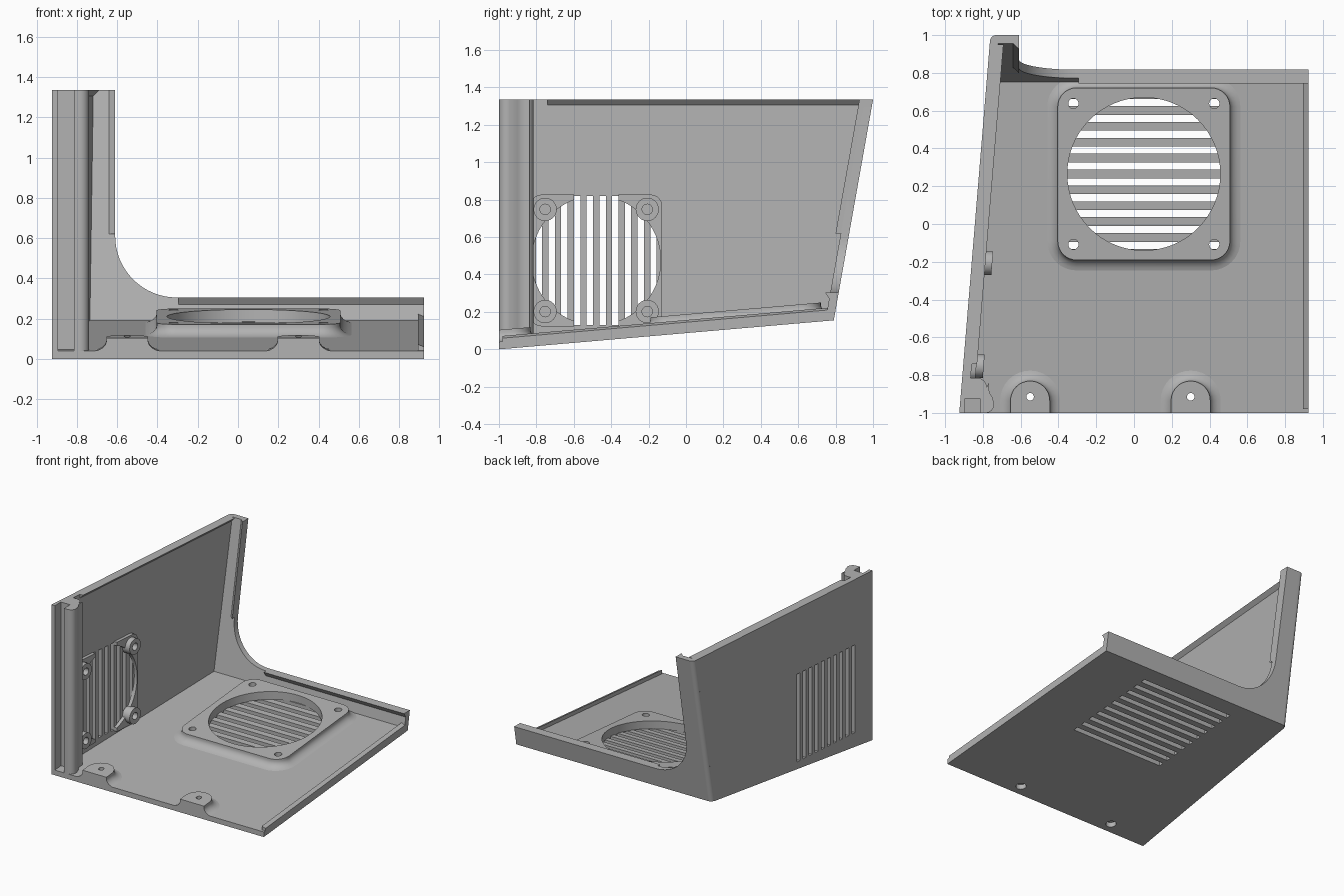
import bpy, bmesh, math

cube = bpy.data.objects.get("Cube")
if cube:
    bpy.data.objects.remove(cube, do_unlink=True)

grey = bpy.data.materials.new("plain grey")
grey.use_nodes = True
colour = (0.45, 0.45, 0.45, 1)
grey.diffuse_color = colour
grey.node_tree.nodes["Principled BSDF"].inputs["Base Color"].default_value = colour

TOP, FLOOR_T, WALL_T, LIP_T = 1.335, 0.04, 0.045, 0.073
ROUND = 0.03


# Sheared frames: tilted floor, angled side wall, leaning back wall
def rise(y):
    return 0.0866 * (y + 1)


def left_x(y):
    return -0.925 + 0.0825 * (y + 1)


def back_y(z):
    return 0.79 + 0.178 * (z - 0.155)


def world(x, y, d):
    return (x, y, d)


def floor_map(x, y, d):
    return (x, y, d + rise(y))


def side_map(y, z, d):
    return (left_x(y) + d, y, z)


def back_map(x, z, d):
    return (x, back_y(z) - d, z)


def side_lip_map(d, z, y):
    return side_map(y, z, d)


def back_lip_map(d, z, x):
    return back_map(x, z, d)


def upright_lip_map(x, d, z):
    return back_map(x, z, d)


def floor_lip_map(x, d, y):
    return floor_map(x, y, d)


def corner_map(u, v, z):
    y = back_y(z) + v
    return (left_x(y) + u, y, z)


# Outlines
def arc(cx, cy, r, a0, a1, n=8):
    angles = [math.radians(a0 + (a1 - a0) * i / n) for i in range(n + 1)]
    return [(cx + r * math.cos(a), cy + r * math.sin(a)) for a in angles]


def circle(cx, cy, r, n=32):
    return arc(cx, cy, r, 0, 360, n)[:-1]


def rect(x0, x1, y0, y1):
    return [(x0, y0), (x1, y0), (x1, y1), (x0, y1)]


def round_rect(cx, cy, half, r):
    k = half - r
    pts = []
    for i, (sx, sy) in enumerate([(1, 1), (-1, 1), (-1, -1), (1, -1)]):
        pts += arc(cx + sx * k, cy + sy * k, r, 90 * i, 90 * i + 90)
    return pts


def loft(name, solids, frame):
    """Each solid is a list of (outline, depth) rings joined and capped."""
    bm = bmesh.new()
    for rings in solids:
        loops = [[bm.verts.new(frame(u, v, d)) for u, v in pts] for pts, d in rings]
        for a, b in zip(loops, loops[1:]):
            for i in range(len(a)):
                j = (i + 1) % len(a)
                bm.faces.new((a[i], a[j], b[j], b[i]))
        bm.faces.new(loops[0][::-1])
        bm.faces.new(loops[-1])
    bmesh.ops.recalc_face_normals(bm, faces=bm.faces)
    mesh = bpy.data.meshes.new(name)
    bm.to_mesh(mesh)
    bm.free()
    mesh.materials.append(grey)
    obj = bpy.data.objects.new(name, mesh)
    bpy.context.collection.objects.link(obj)
    return obj


def prism(name, outlines, d0, d1, frame):
    return loft(name, [[(o, d0), (o, d1)] for o in outlines], frame)


def cut(obj, outlines, d0, d1, frame):
    cutter = prism("cutter", outlines, d0, d1, frame)
    cutter.hide_render = True
    mod = obj.modifiers.new("cut", "BOOLEAN")
    mod.operation, mod.solver, mod.object = "DIFFERENCE", "EXACT", cutter
    bpy.context.view_layer.objects.active = obj
    bpy.ops.object.modifier_apply(modifier=mod.name)
    bpy.data.objects.remove(cutter, do_unlink=True)


def smooth(obj):
    bpy.ops.object.select_all(action="DESELECT")
    obj.select_set(True)
    bpy.context.view_layer.objects.active = obj
    bpy.ops.object.shade_smooth_by_angle(angle=math.radians(32))


TABS = (-0.55, 0.3)
FAN_X, FAN_Y = 0.052, 0.265
VENT_Y, VENT_Z = -0.48, 0.475

# Floor with vent slots and countersunk screw holes
floor = prism("floor", [[(-0.925, -1), (0.925, -1), (0.925, 0.79),
                         (left_x(0.79) + ROUND, 0.79), (left_x(0.76), 0.76)]],
              0, FLOOR_T, floor_map)
slots = []
for i in range(10):
    y = FAN_Y + (i - 4.5) * 0.084
    slots.append(rect(FAN_X - 0.405, FAN_X + 0.405, y - 0.019, y + 0.019))
cut(floor, slots, -0.05, 0.1, floor_map)
cut(floor, [circle(x, -0.915, 0.038) for x in TABS], -0.05, 0.1, floor_map)
prism("floor_edge_lip", [[(0.895, 0.03), (0.925, 0.03), (0.925, 0.058), (0.895, 0.07)]],
      -0.98, 0.76, floor_lip_map)

# Side wall with upright vent slots and a panel groove
side = prism("side_wall", [[(-1, 0), (0.76, rise(0.76)),
                            (back_y(TOP) - ROUND, TOP), (-1, TOP)]], 0, WALL_T, side_map)
slots = []
for i in range(10):
    y = VENT_Y + (i - 4.5) * 0.068
    slots.append(rect(y - 0.017, y + 0.017, VENT_Z - 0.345, VENT_Z + 0.345))
cut(side, slots, -0.05, 0.1, side_map)
groove = rect(-0.895, -0.815, -1.1, -0.925)
cut(side, [groove], FLOOR_T, 1.5, world)
prism("side_top_lip", [[(0.03, TOP), (0.03, 1.29), (WALL_T, 1.305), (LIP_T, TOP)]],
      -0.74, 0.95, side_lip_map)

# Back wall with a large rounded cutout
inner_curve = arc(-0.305, 0.61, 0.305, 270, 180, 16)
back = prism("back_wall", [[(left_x(0.79) + ROUND, 0.155), (0.925, 0.155), (0.925, 0.305)]
                           + inner_curve
                           + [(-0.61, TOP), (left_x(back_y(TOP)) + ROUND, TOP)]],
             0, WALL_T, back_map)
smooth(back)
prism("back_low_lip", [[(0.03, 0.305), (0.03, 0.255), (WALL_T, 0.27), (LIP_T, 0.305)]],
      -0.295, 0.925, back_lip_map)
prism("back_upright_lip", [[(-0.61, 0.03), (-0.655, 0.03), (-0.64, WALL_T), (-0.61, LIP_T)]],
      0.62, TOP, upright_lip_map)

# Rounded corner between side and back walls
corner = prism("rounded_corner", [arc(ROUND, -ROUND, ROUND, 180, 90)
                                  + [(WALL_T, 0), (WALL_T, -WALL_T), (0, -WALL_T)]],
               0.155, TOP, corner_map)
smooth(corner)

# Front corner column beside the panel groove
column = prism("front_column", [[(-0.915, -1), (-0.79, -1)]
                                + arc(-0.785, -0.955, 0.045, -90, 30)
                                + arc(-0.68, -0.86, 0.09, 220, 165, 4)
                                + arc(-0.83, -0.865, 0.05, 0, 90, 6)
                                + [(-0.87, -0.815), (-0.9, -0.815)]], 0.02, TOP, world)
cut(column, [groove], FLOOR_T, 1.5, world)
smooth(column)

# Raised fan mount on the floor with a flared base
FLARE = ((0.065, 0.038), (0.04, 0.043), (0.018, 0.055), (0.005, 0.07), (0, 0.085))
mount = loft("floor_fan_mount",
             [[(round_rect(FAN_X, FAN_Y, 0.456 + o, 0.1 + o), d)
               for o, d in FLARE + ((0, 0.101),)]], floor_map)
holes = [circle(FAN_X, FAN_Y, 0.405, 64)]
for sx in (-1, 1):
    for sy in (-1, 1):
        holes.append(circle(FAN_X + sx * 0.373, FAN_Y + sy * 0.373, 0.027, 20))
cut(mount, holes, 0, 0.2, floor_map)
smooth(mount)


# Front screw tabs with rounded backs and flared sides
def tab_outline(x, r):
    return [(x - r, -1), (x + r, -1)] + arc(x, -0.935, r, 0, 180, 16)


for name, x in zip(("right_screw_tab", "left_screw_tab"), TABS):
    tab = loft(name, [[(tab_outline(x, 0.104 + o), d)
                       for o, d in FLARE + ((0, 0.104),)]], floor_map)
    cut(tab, [circle(x, -0.915, 0.02, 20)], 0, 0.2, floor_map)
    smooth(tab)

# Side fan mount: four corner pads with screw posts
pads = prism("side_fan_pads", [round_rect(VENT_Y, VENT_Z, 0.352, 0.06)],
             WALL_T - 0.003, WALL_T + 0.025, side_map)
cut(pads, [circle(VENT_Y, VENT_Z, 0.345, 64)], 0, 0.2, side_map)
cut(pads, [rect(VENT_Y - 0.12, VENT_Y + 0.12, 0, 1)], 0, 0.2, side_map)
posts = [(VENT_Y + sy * 0.273, VENT_Z + sz * 0.273) for sy in (-1, 1) for sz in (-1, 1)]
cut(pads, [circle(y, z, 0.04) for y, z in posts], 0, 0.2, side_map)
smooth(pads)
for i, (y, z) in enumerate(posts):
    post = prism(f"screw_post_{i + 1}", [circle(y, z, 0.062)],
                 WALL_T - 0.003, WALL_T + 0.064, side_map)
    cut(post, [circle(y, z, 0.028, 20)], WALL_T, 0.2, side_map)
    smooth(post)
